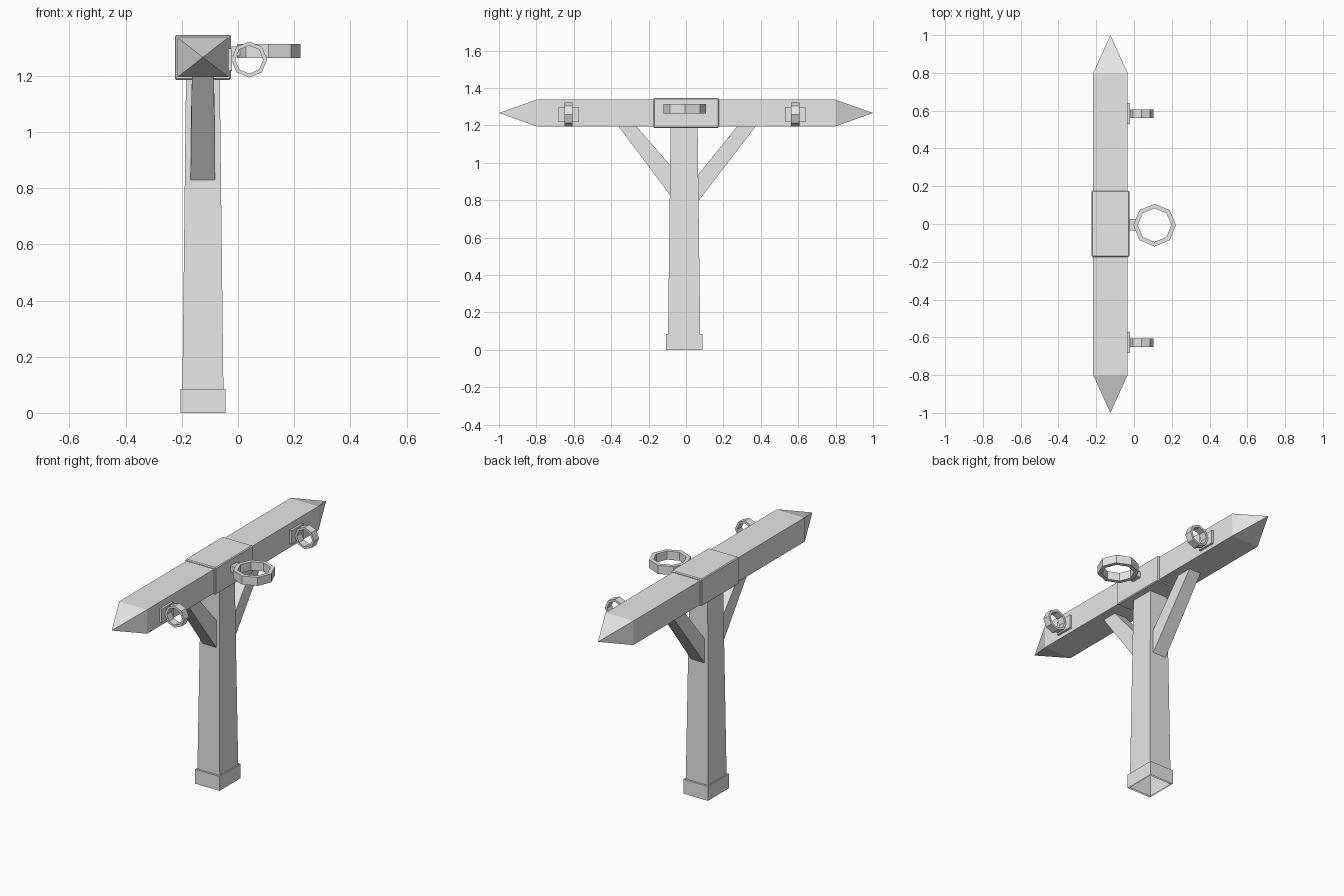
import bpy, bmesh, math
from mathutils import Vector

if "Cube" in bpy.data.objects:
    bpy.data.objects.remove(bpy.data.objects["Cube"], do_unlink=True)

grey = bpy.data.materials.new("plain_grey")
grey.use_nodes = True
grey.diffuse_color = (0.8, 0.8, 0.8, 1)
grey.node_tree.nodes["Principled BSDF"].inputs["Base Color"].default_value = (0.8, 0.8, 0.8, 1)

CX = -0.125   # centre line of post and beam
CY = -0.01    # post sits slightly forward
BEAM_Z = 1.266


def loft(name, sections, caps=(True, True), closed=False):
    """Skin a list of equal-length point loops into one flat-shaded object."""
    bm = bmesh.new()
    loops = [[bm.verts.new(p) for p in s] for s in sections]
    pairs = list(zip(loops, loops[1:]))
    if closed:
        pairs.append((loops[-1], loops[0]))
    for a, b in pairs:
        for i in range(len(a)):
            j = (i + 1) % len(a)
            bm.faces.new((a[i], a[j], b[j], b[i]))
    if not closed:
        for loop, cap in zip((loops[0], loops[-1]), caps):
            if cap:
                bm.faces.new(loop)
    bmesh.ops.remove_doubles(bm, verts=bm.verts[:], dist=0.0001)
    bmesh.ops.recalc_face_normals(bm, faces=bm.faces[:])
    mesh = bpy.data.meshes.new(name)
    bm.to_mesh(mesh)
    bm.free()
    mesh.materials.append(grey)
    obj = bpy.data.objects.new(name, mesh)
    bpy.context.collection.objects.link(obj)
    return obj


SIGNS = ((-1, -1), (1, -1), (1, 1), (-1, 1))


def rect_z(hx, hy, z):
    return [(CX + sx * hx, CY + sy * hy, z) for sx, sy in SIGNS]


def rect_y(hx, hz, y):
    return [(CX + sx * hx, y, BEAM_Z + sz * hz) for sx, sz in SIGNS]


def box(name, lo, hi):
    return loft(name, [[(x, y, z) for x, y in ((lo[0], lo[1]), (hi[0], lo[1]), (hi[0], hi[1]), (lo[0], hi[1]))]
                       for z in (lo[2], hi[2])])


def ring(name, centre, outer, inner, width, u, v):
    """Eight-sided band lying in the plane of u and v."""
    c, u, v = Vector(centre), Vector(u), Vector(v)
    n = u.cross(v) * width / 2

    def octagon(r, side):
        angles = [math.tau * i / 8 for i in range(8)]
        return [c + u * r * math.cos(a) + v * r * math.sin(a) + n * side for a in angles]
    return loft(name, [octagon(outer, -1), octagon(outer, 1), octagon(inner, 1), octagon(inner, -1)],
                closed=True)


# Tapered post and its foot, both hollow underneath
loft("post", [rect_z(0.074, 0.087, 0.0), rect_z(0.06, 0.072, 1.2)], caps=(False, True))
loft("post_foot", [rect_z(0.08, 0.098, 0.0), rect_z(0.08, 0.098, 0.085), rect_z(0.0735, 0.0865, 0.085)],
     caps=(False, False))

# Crossbeam with pointed ends
loft("crossbeam", [rect_y(0, 0, -1), rect_y(0.091, 0.071, -0.8),
                   rect_y(0.091, 0.071, 0.8), rect_y(0, 0, 1)], caps=(False, False))

# Sleeve around the middle of the beam
collar = loft("beam_collar", [rect_y(0.1, 0.08, -0.174), rect_y(0.1, 0.08, 0.176)])
bevel = collar.modifiers.new("Soft edge", 'BEVEL')
bevel.width = 0.005
bevel.segments = 1


# Diagonal braces: wide end at the post, narrower end at the beam
def brace(name, y_post, z_low, z_high, y_near, y_far):
    def section(hx, a, b):
        return [(CX - hx, *a), (CX + hx, *a), (CX + hx, *b), (CX - hx, *b)]
    loft(name, [section(0.044, (y_post, z_low), (y_post, z_high)),
                section(0.039, (y_far, 1.2), (y_near, 1.2))])


brace("front_brace", -0.078, 0.817, 0.98, -0.27, -0.365)
brace("back_brace", 0.068, 0.797, 0.94, 0.278, 0.377)

# Upright side rings on their mounting plates
for label, y in (("front", -0.628), ("back", 0.585)):
    box(label + "_ring_plate", (-0.04, y - 0.055, 1.218), (-0.021, y + 0.055, 1.298))
    ring(label + "_ring", (0.04, y, 1.258), 0.064, 0.05, 0.045, (1, 0, 0), (0, 0, 1))

# Flat central ring on a short stub
box("centre_ring_stub", (-0.03, -0.034, 1.27), (0.012, 0.026, 1.305))
ring("centre_ring", (0.109, -0.006, 1.289), 0.113, 0.089, 0.05, (1, 0, 0), (0, 1, 0))
